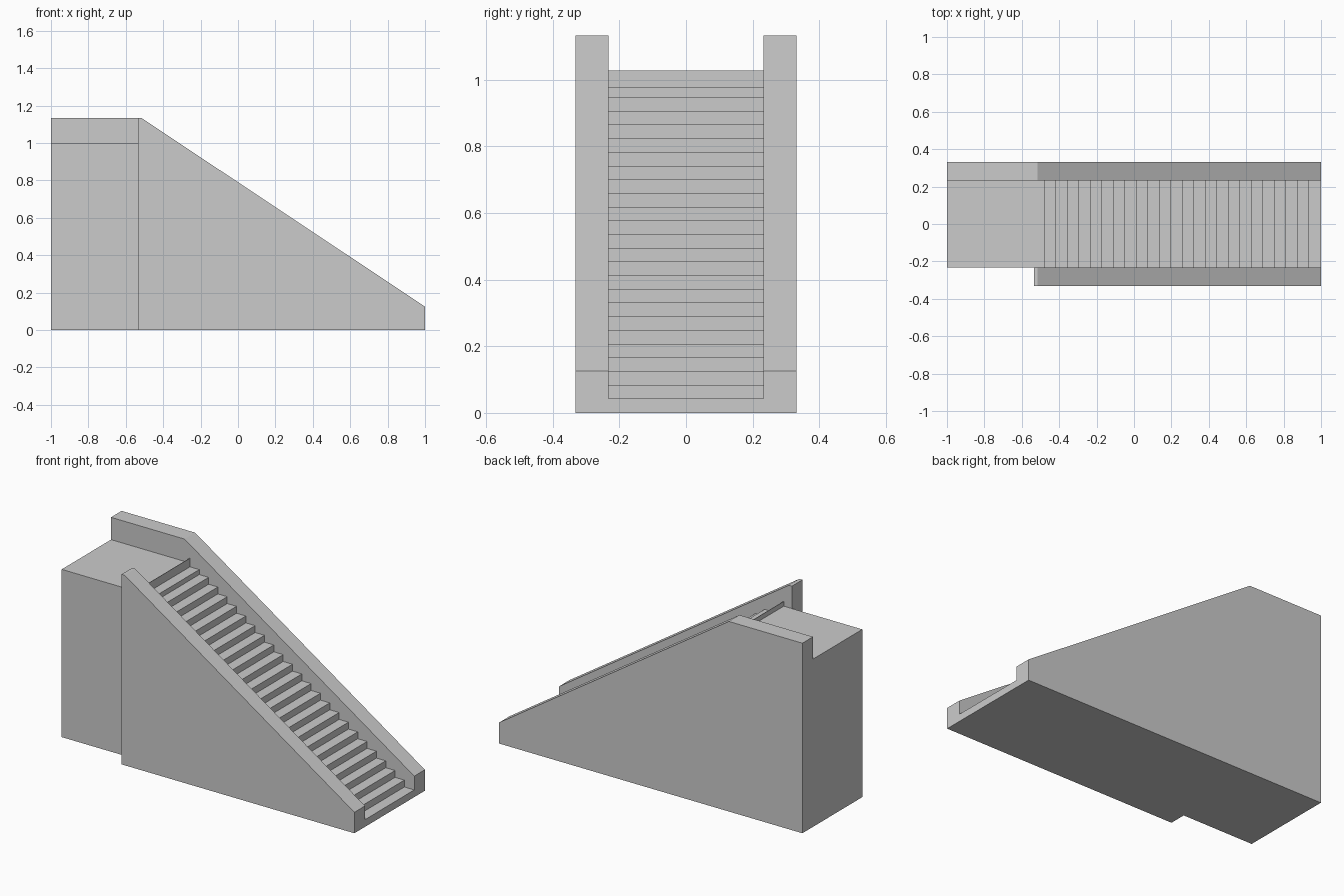
import bpy
import bmesh

if "Cube" in bpy.data.objects:
    bpy.data.objects.remove(bpy.data.objects["Cube"])


def prism(name, profile, y0, y1):
    """Extrude an x-z outline from y0 to y1."""
    bm = bmesh.new()
    face = bm.faces.new([bm.verts.new((x, y0, z)) for x, z in profile])
    ext = bmesh.ops.extrude_face_region(bm, geom=[face])
    verts = [g for g in ext["geom"] if isinstance(g, bmesh.types.BMVert)]
    bmesh.ops.translate(bm, verts=verts, vec=(0, y1 - y0, 0))
    bmesh.ops.recalc_face_normals(bm, faces=bm.faces)
    mesh = bpy.data.meshes.new(name)
    bm.to_mesh(mesh)
    bm.free()
    obj = bpy.data.objects.new(name, mesh)
    bpy.context.collection.objects.link(obj)
    return obj


INNER, OUTER = 0.232, 0.332
WALL_TOP, LANDING_TOP = 1.133, 1.0
RUN, RISE = 0.0615, 0.0411
STEPS = 24
STAIR_X = 0.935 - (STEPS - 1) * RUN      # back of the highest tread


def wall(name, back_x, y0, y1):
    prism(name, [(back_x, 0), (1, 0), (1, 0.125),
                 (-0.515, WALL_TOP), (back_x, WALL_TOP)], y0, y1)


# Side walls: the back one runs on along the landing
wall("back_wall", -1, INNER, OUTER)
wall("front_wall", -0.535, -OUTER, -INNER)

# Landing and stair flight as one stepped solid
outline = [(-1, 0), (1, 0)]
x = 1.0
for i in range(STEPS):
    z = 0.043 + i * RISE if i < STEPS - 1 else 0.977
    outline += [(x, z), (0.935 - i * RUN, z)]
    x = 0.935 - i * RUN
outline += [(STAIR_X, LANDING_TOP), (-1, LANDING_TOP)]
prism("landing_and_steps", outline, -INNER, INNER)

# Thin lip of the last riser standing above the landing
prism("top_riser", [(STAIR_X - 0.003, 0.977), (STAIR_X, 0.977),
                    (STAIR_X, 1.028), (STAIR_X - 0.003, 1.028)], -INNER, INNER)
